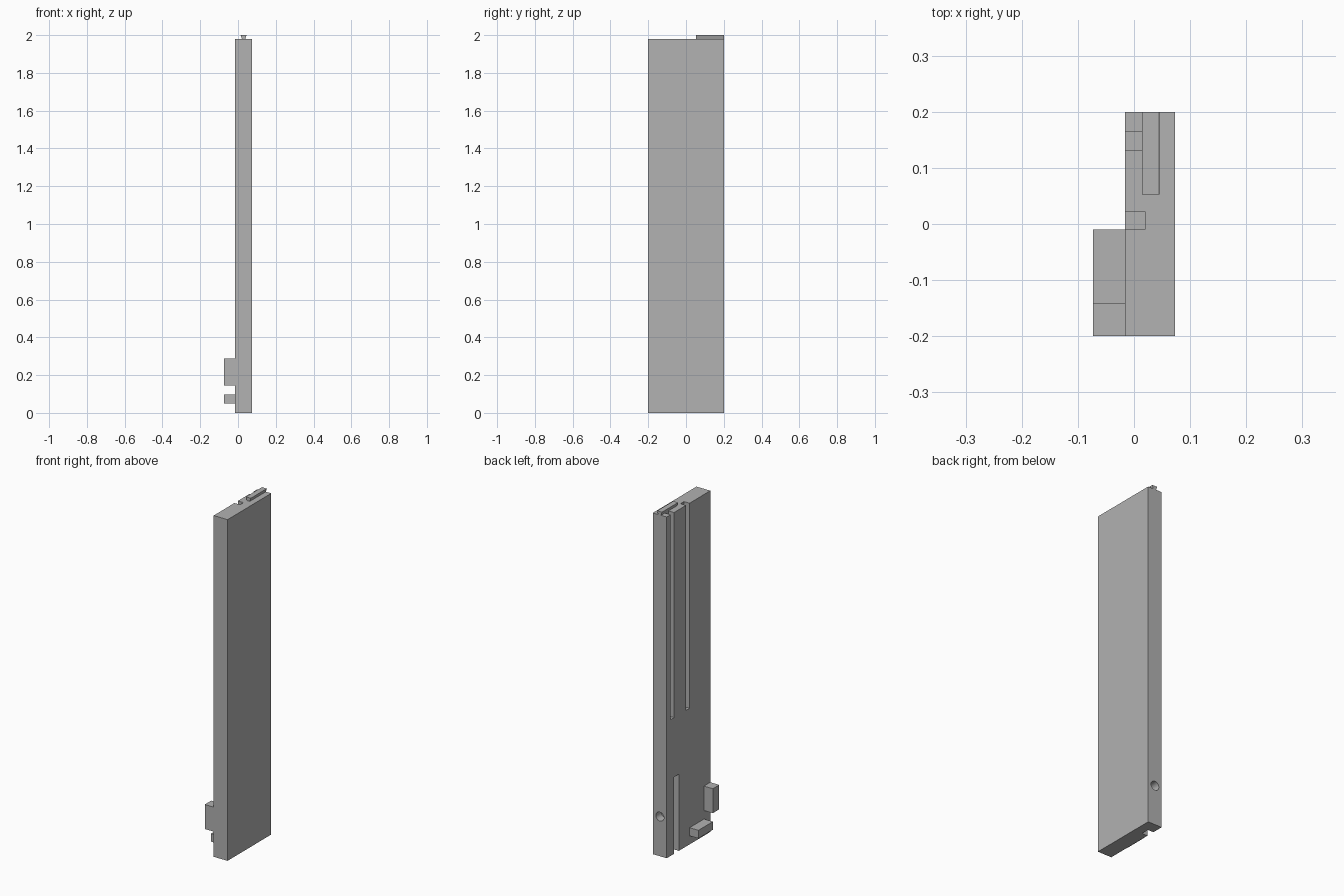
import bpy
import bmesh
from math import radians
from mathutils import Matrix, Vector

default_cube = bpy.data.objects.get("Cube")
if default_cube:
    bpy.data.objects.remove(default_cube, do_unlink=True)

grey = bpy.data.materials.new("plain_grey")
grey.use_nodes = True
colour = (0.445, 0.445, 0.445, 1)
grey.diffuse_color = colour
grey.node_tree.nodes["Principled BSDF"].inputs["Base Color"].default_value = colour

# Panel extents
LEFT, RIGHT = 0.073, -0.016
FRONT, BACK = -0.2, 0.2
TOP = 1.98
OUT = -0.073
GROOVE_FLOOR = 0.02


def finish(name, bm):
    bmesh.ops.recalc_face_normals(bm, faces=bm.faces)
    mesh = bpy.data.meshes.new(name)
    bm.to_mesh(mesh)
    bm.free()
    mesh.materials.append(grey)
    obj = bpy.data.objects.new(name, mesh)
    bpy.context.collection.objects.link(obj)
    return obj


def box(name, x, y, z, base_scale=1):
    """Box from three ranges; base_scale narrows the bottom across x."""
    low, high = (Vector(p) for p in zip(x, y, z))
    size, centre = high - low, (low + high) / 2
    bm = bmesh.new()
    bmesh.ops.create_cube(bm, size=1)
    for v in bm.verts:
        if v.co.z < 0:
            v.co.x *= base_scale
        v.co = centre + v.co * size
    return finish(name, bm)


def cut(target, cutter):
    cutter.hide_render = True
    mod = target.modifiers.new("cut", "BOOLEAN")
    mod.operation = "DIFFERENCE"
    mod.solver = "EXACT"
    mod.object = cutter
    bpy.context.view_layer.objects.active = target
    bpy.ops.object.modifier_apply(modifier=mod.name)
    bpy.data.objects.remove(cutter, do_unlink=True)


panel = box("panel", (RIGHT, LEFT), (FRONT, BACK), (0, TOP))

# Long grooves open at the top, short groove open at the bottom
for name, y, z in (
    ("back_groove", (0.132, 0.165), (0.79, TOP + 0.1)),
    ("middle_groove", (-0.01, 0.022), (0.79, TOP + 0.1)),
    ("lower_groove", (0.088, 0.135), (-0.1, 0.445)),
):
    cut(panel, box(name, (RIGHT - 0.1, GROOVE_FLOOR), y, z))

# Round blind hole in the back edge
bm = bmesh.new()
bmesh.ops.create_cone(bm, cap_ends=True, segments=32, radius1=0.026,
                      radius2=0.026, depth=0.1,
                      matrix=Matrix.Translation((0.028, BACK, 0.23))
                      @ Matrix.Rotation(radians(90), 4, "X"))
cut(panel, finish("hole_cutter", bm))

# Dovetail tongue on the top edge
box("dovetail_tongue", (0.014, 0.045), (0.053, BACK), (TOP, 2), base_scale=0.6)

# Mounting blocks on the grooved face
box("upright_block", (OUT, RIGHT), (FRONT, -0.142), (0.146, 0.288))
box("level_block", (OUT, RIGHT), (-0.142, -0.01), (0.05, 0.097))
